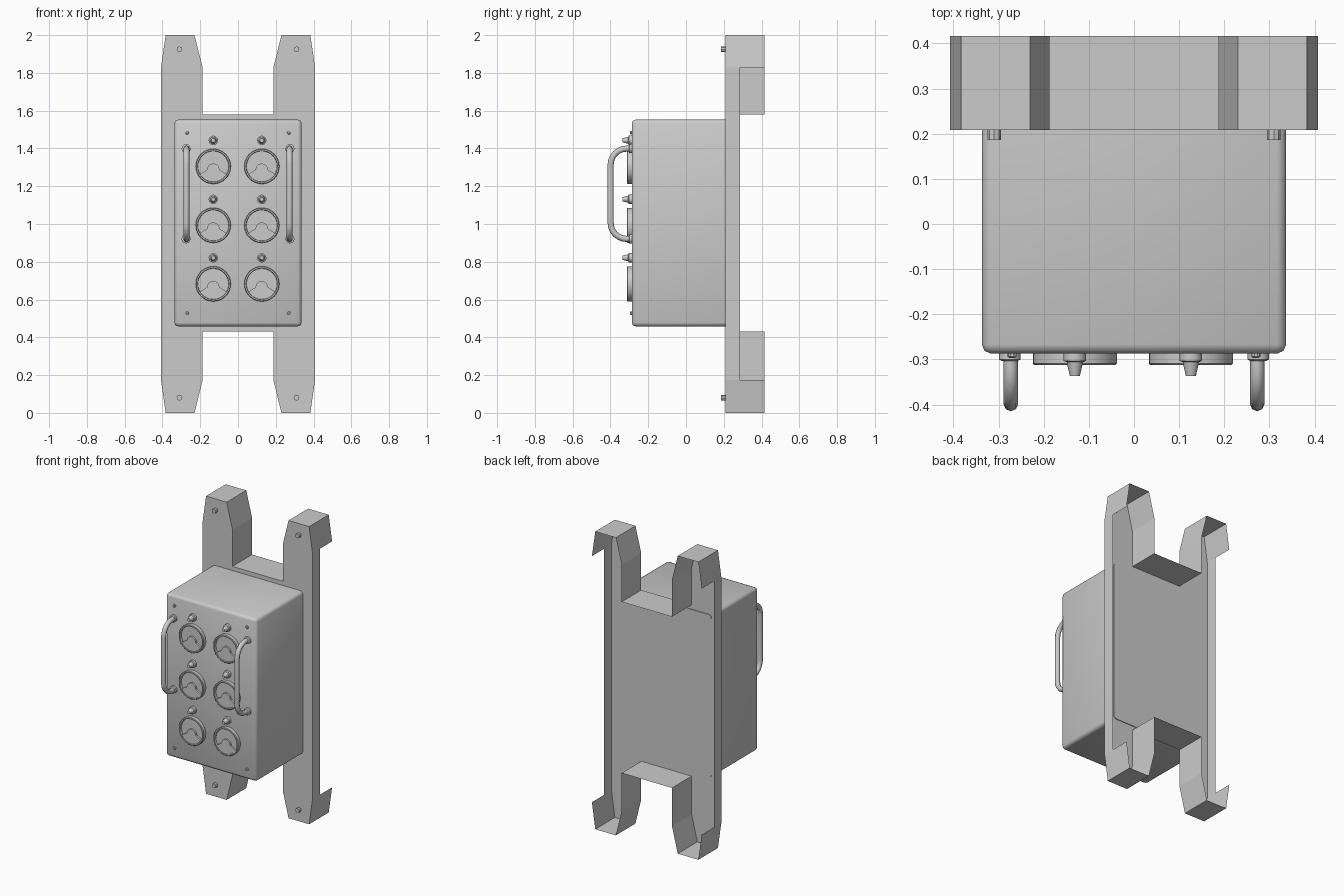
import bpy, bmesh, math

if "Cube" in bpy.data.objects:
    bpy.data.objects.remove(bpy.data.objects["Cube"])

FACE = -0.287   # y of the cabinet front


def make(name, verts, faces, smooth=None):
    me = bpy.data.meshes.new(name)
    me.from_pydata(verts, [], faces)
    bm = bmesh.new()
    bm.from_mesh(me)
    bmesh.ops.recalc_face_normals(bm, faces=bm.faces)
    bm.to_mesh(me)
    bm.free()
    ob = bpy.data.objects.new(name, me)
    bpy.context.collection.objects.link(ob)
    if smooth:
        bpy.context.view_layer.objects.active = ob
        ob.select_set(True)
        bpy.ops.object.shade_smooth_by_angle(angle=math.radians(smooth))
        ob.select_set(False)
    return ob


def lathe(name, x, z, profile, n=12, smooth=35):
    """Spin (radius, y) rings about the y axis; first and last rings are capped."""
    verts, faces = [], []
    for r, y in profile:
        verts += [(x + r * math.cos(2 * math.pi * i / n), y,
                   z + r * math.sin(2 * math.pi * i / n)) for i in range(n)]
    for k in range(len(profile) - 1):
        for i in range(n):
            j = (i + 1) % n
            faces.append((k*n + i, k*n + j, k*n + n + j, k*n + n + i))
    faces += [tuple(range(n)), tuple(range(len(verts) - n, len(verts)))]
    return make(name, verts, faces, smooth)


def prism(name, pts, y0, y1):
    """Extrude an (x, z) outline along y."""
    n = len(pts)
    verts = [(x, y, z) for y in (y0, y1) for x, z in pts]
    faces = [tuple(range(n)), tuple(range(n, 2 * n))]
    faces += [(i, (i + 1) % n, n + (i + 1) % n, n + i) for i in range(n)]
    return make(name, verts, faces)


# H-shaped sheet bracket: front sheet with folded walls
half = [(0.187, 0.43), (0.187, 0.175), (0.23, 0), (0.383, 0), (0.408, 0.175),
        (0.408, 1.828), (0.383, 2), (0.23, 2), (0.187, 1.828), (0.187, 1.58)]
outline = half + [(-x, z) for x, z in reversed(half)]
n = len(outline)
verts = [(x, 0.208, z) for x, z in outline]
faces = [tuple(range(n))]
for i in range(n):
    j = (i + 1) % n
    (xa, za), (xb, zb) = outline[i], outline[j]
    shallow = abs(xa) > 0.4 and abs(xb) > 0.4
    back = 0.287 if shallow else 0.416
    k = len(verts)
    verts += [(xa, back, za), (xb, back, zb)]
    faces.append((i, j, k + 1, k))
make("mounting_bracket", verts, faces)

# Cabinet with chamfered edges
bpy.ops.mesh.primitive_cube_add(size=1)
box = bpy.context.object
box.name = "cabinet"
bm = bmesh.new()
bm.from_mesh(box.data)
for v in bm.verts:
    v.co = (v.co.x * 0.674, FACE if v.co.y < 0 else 0.213, 1.005 + v.co.z * 1.094)
edges = [e for e in bm.edges if not all(v.co.y > 0 for v in e.verts)]
bmesh.ops.bevel(bm, geom=edges, offset=0.02, segments=2, profile=0.5, affect='EDGES')
bm.to_mesh(box.data)
bm.free()
bpy.ops.object.shade_smooth_by_angle(angle=math.radians(50))
box.select_set(False)

# Gauges with recessed windows, and a lamp above each
for sx in (-0.131, 0.126):
    for z in (1.305, 0.993, 0.683):
        lathe("gauge", sx, z, [(0.093, FACE + 0.002), (0.093, -0.309), (0.090, -0.312),
                               (0.083, -0.312), (0.081, -0.297)], 32)
        # Lower cover with the half-round hub
        a0, a1 = math.radians(210), math.radians(330)
        pts = [(0.0815 * math.cos(a0 + (a1 - a0) * t / 14),
                0.0815 * math.sin(a0 + (a1 - a0) * t / 14)) for t in range(15)]
        pts += [(0.033 * math.cos(math.pi * t / 10),
                 -0.018 + 0.033 * math.sin(math.pi * t / 10)) for t in range(11)]
        prism("gauge_cover", [(sx + px, z + pz) for px, pz in pts], -0.296, -0.309)
        lathe("lamp", sx, z + 0.138, [(0.025, FACE + 0.002), (0.025, -0.303), (0.018, -0.306),
                                      (0.015, -0.320), (0.011, -0.337)], 12)

# Handles, their feet, panel screws and bracket bolts
for s in (-1, 1):
    r, z0, z1, y1 = 0.085, 0.921, 1.399, -0.399
    path = [(FACE + 0.005, z0)]
    for zc, b0 in ((z0 + r, 270), (z1 - r, 180)):
        for t in range(7):
            a = math.radians(b0 - 15 * t)
            path.append((y1 + r + r * math.cos(a), zc + r * math.sin(a)))
    path.append((FACE + 0.005, z1))
    cu = bpy.data.curves.new("handle", 'CURVE')
    cu.dimensions = '3D'
    cu.bevel_depth = 0.016
    cu.bevel_resolution = 2
    cu.use_fill_caps = True
    sp = cu.splines.new('POLY')
    sp.points.add(len(path) - 1)
    for p, (y, z) in zip(sp.points, path):
        p.co = (s * 0.273, y, z, 1)
    bpy.context.collection.objects.link(bpy.data.objects.new("handle", cu))
    for z in (z0, z1):
        lathe("handle_foot", s * 0.275, z, [(0.024, FACE + 0.002), (0.024, -0.300),
                                            (0.018, -0.303)], 12)
    for z in (0.528, 1.484):
        lathe("panel_screw", s * 0.27, z, [(0.010, FACE + 0.002), (0.010, -0.294),
                                           (0.006, -0.297)], 10)
    for z in (0.08, 1.925):
        lathe("bracket_bolt", s * 0.31, z, [(0.015, 0.21), (0.015, 0.186)], 8)
